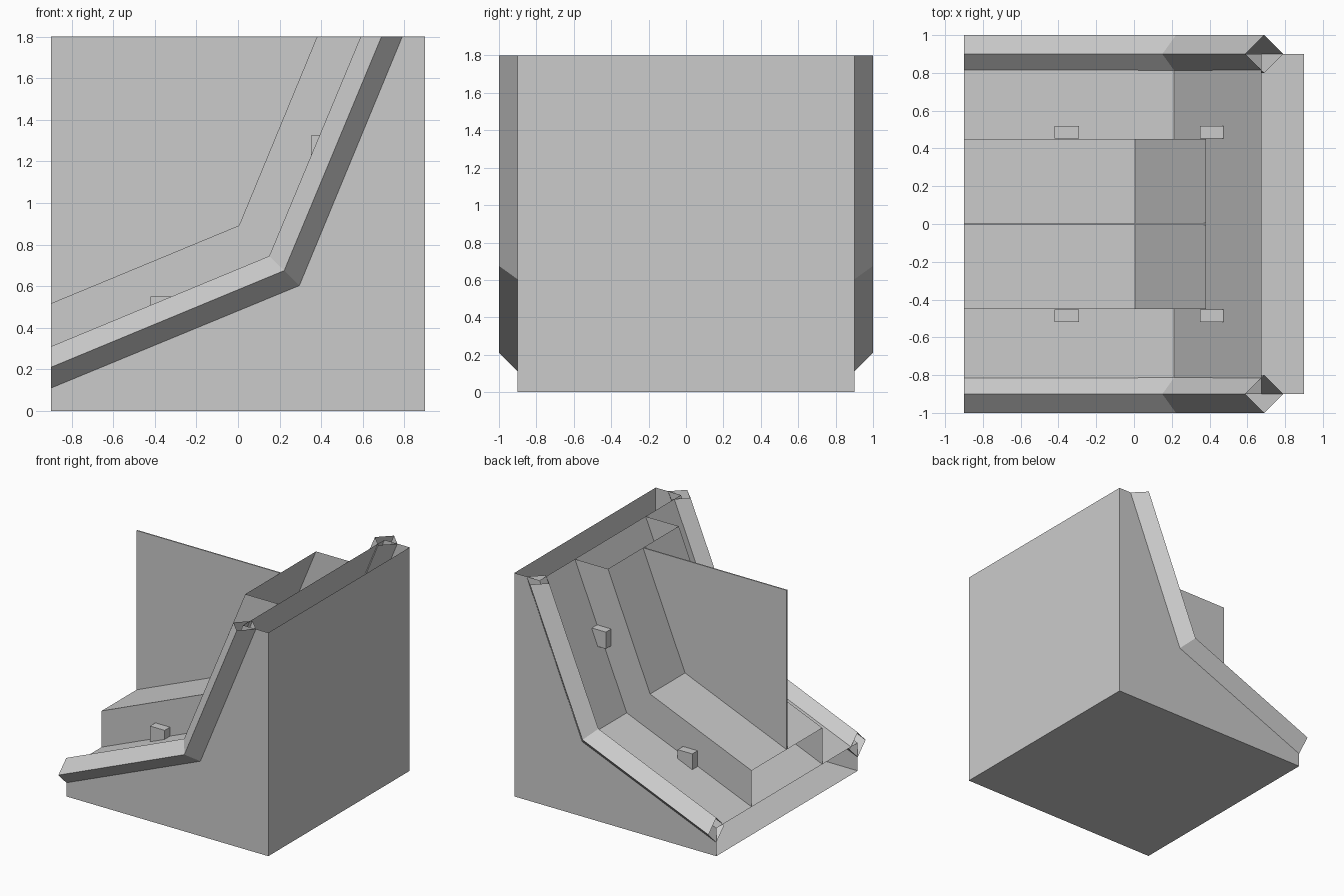
import bpy, bmesh

if "Cube" in bpy.data.objects:
    bpy.data.objects.remove(bpy.data.objects["Cube"])


def make(name, polys):
    """Object from a list of polygons, welded with consistent normals."""
    bm = bmesh.new()
    for poly in polys:
        bm.faces.new([bm.verts.new(p) for p in poly])
    bmesh.ops.remove_doubles(bm, verts=bm.verts[:], dist=1e-5)
    bmesh.ops.recalc_face_normals(bm, faces=bm.faces[:])
    me = bpy.data.meshes.new(name)
    bm.to_mesh(me)
    bm.free()
    ob = bpy.data.objects.new(name, me)
    bpy.context.collection.objects.link(ob)
    return ob


def at_y(profile, y):
    return [(x, y, z) for x, z in profile]


def strip(a, b):
    """Quads joining two rows of points."""
    return [[a[i], a[i + 1], b[i + 1], b[i]] for i in range(len(a) - 1)]


def box(name, x0, x1, y0, y1, z0, z1):
    lo = [(x0, y0), (x1, y0), (x1, y1), (x0, y1), (x0, y0)]
    a = [(x, y, z0) for x, y in lo]
    b = [(x, y, z1) for x, y in lo]
    return make(name, strip(a, b) + [a[:4], b[:4]])


floor = [(-0.9, 0.225), (0.213, 0.685), (0.675, 1.8)]
step = [(-0.9, 0.517), (0.005, 0.892), (0.38, 1.8)]
base = [(-0.9, 0), (0.9, 0), (0.9, 1.8)]

# Body shell: open at the top and at the low end
shell = strip(at_y(floor, -0.9), at_y(floor, 0.9))
shell += strip(at_y(base, -0.9), at_y(base, 0.9))
shell += [at_y(base + floor[::-1], y) for y in (-0.9, 0.9)]
make("body_shell", shell)

# Raised centre channel: bent top sheet and two side walls, open ends
channel = strip(at_y(step, -0.45), at_y(step, 0.45))
for y in (-0.45, 0.45):
    channel += strip(at_y(step, y), at_y(floor, y))
make("centre_channel", channel)

# Thin upright panel along the middle
edge = step + [(-0.9, 1.8)]
front, back = at_y(edge, -0.005), at_y(edge, 0.005)
make("centre_panel", strip(front + front[:1], back + back[:1]) + [front, back])

# Diamond-section rails, open ended
upper = [(-0.9, 0.31), (0.15, 0.745), (0.59, 1.8)]
middle = [(-0.9, 0.21), (0.222, 0.675), (0.69, 1.8)]
lower = [(-0.9, 0.11), (0.295, 0.603), (0.79, 1.8)]

for label, s in (("front", -1), ("back", 1)):
    rows = [at_y(upper, 0.9 * s), at_y(middle, 1.0 * s),
            at_y(lower, 0.9 * s), at_y(middle, 0.8 * s)]
    rail = []
    for i in range(4):
        rail += strip(rows[i], rows[(i + 1) % 4])
    make(label + "_rail", rail)

    # Small pegs beside the channel
    y0, y1 = sorted((0.452 * s, 0.52 * s))
    box(label + "_low_peg", -0.42, -0.29, y0, y1, 0.42, 0.55)
    box(label + "_high_peg", 0.35, 0.475, y0, y1, 1.19, 1.325)
